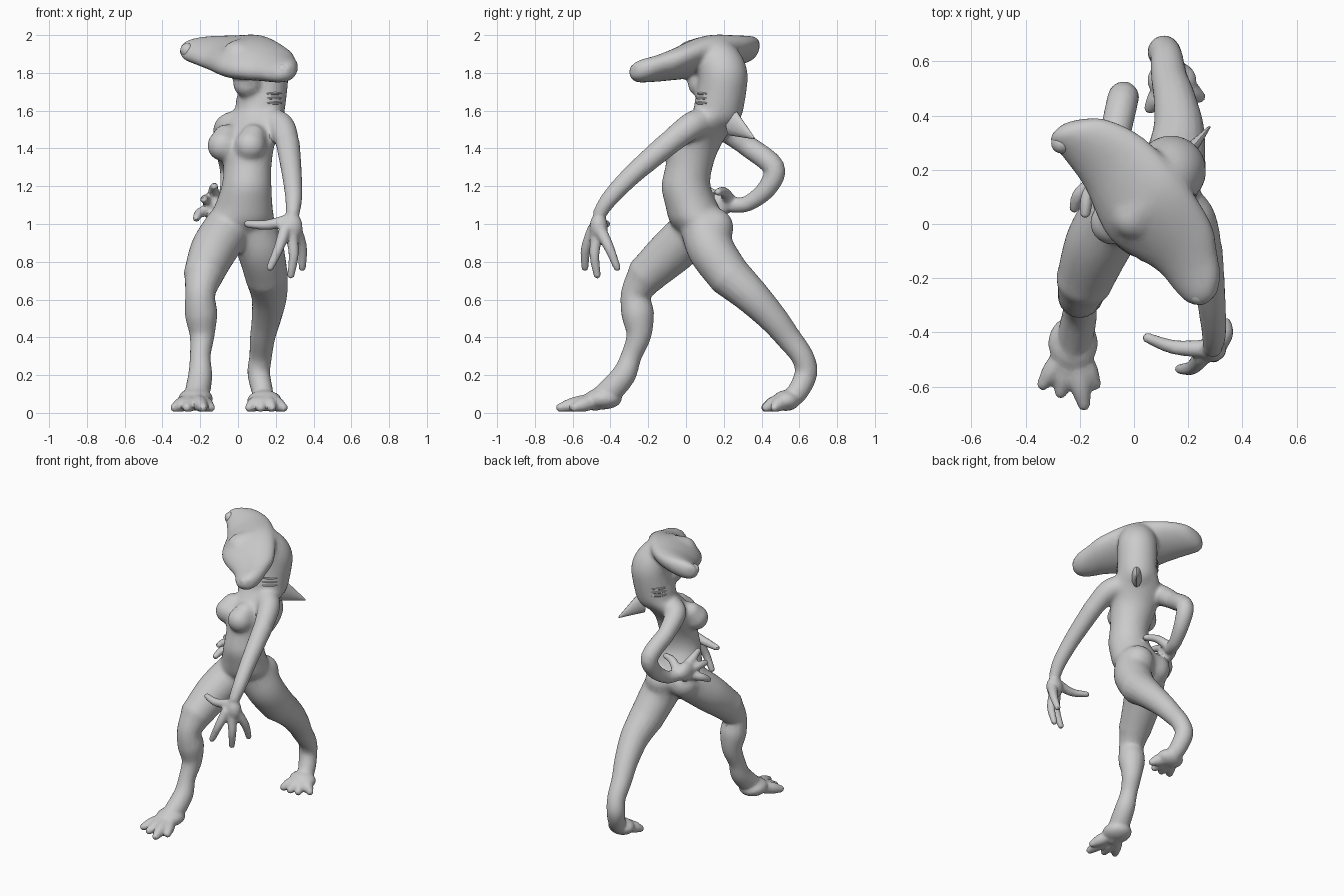
import bpy, bmesh, math
from mathutils import Vector, Matrix


def spline(keys, steps=5):
    """Catmull-Rom through tuples of any length."""
    k = [keys[0]] + list(keys) + [keys[-1]]
    out = []
    for i in range(1, len(k) - 2):
        for s in range(steps):
            t = s / steps
            out.append([0.5 * (2 * b + (c - a) * t + (2 * a - 5 * b + 4 * c - d) * t * t
                               + (3 * b - a - 3 * c + d) * t ** 3)
                        for a, b, c, d in zip(*k[i - 1:i + 3])])
    return out + [list(keys[-1])]


def ring(c, a, b, n=20):
    return [c + a * math.cos(2 * math.pi * i / n) + b * math.sin(2 * math.pi * i / n) for i in range(n)]


def loft(bm, rings):
    rows = [[bm.verts.new(p) for p in r] for r in rings]
    n = len(rows[0])
    for r, q in zip(rows, rows[1:]):
        for i in range(n):
            bm.faces.new((r[i], r[(i + 1) % n], q[(i + 1) % n], q[i]))
    bm.faces.new(rows[0][::-1])
    bm.faces.new(rows[-1])


def ball(bm, x, y, z, r, scale=(1, 1, 1)):
    m = Matrix.Translation((x, y, z)) @ Matrix.Diagonal((*scale, 1))
    bmesh.ops.create_icosphere(bm, subdivisions=3, radius=r, matrix=m)


def tube(bm, keys, n=16, caps=True):
    """Round limb through (x, y, z, radius) keys."""
    pts = spline(keys)
    rings = []
    for i, p in enumerate(pts):
        d = Vector(pts[min(i + 1, len(pts) - 1)][:3]) - Vector(pts[max(i - 1, 0)][:3])
        if i == 0:
            side = d.orthogonal().normalized()
        side = (side - d * side.dot(d) / d.length_squared).normalized()
        rings.append(ring(Vector(p[:3]), side * p[3], d.normalized().cross(side) * p[3], n))
    loft(bm, rings)
    if caps:
        ball(bm, *keys[0])
        ball(bm, *keys[-1])


def finish(bm, name, angle=40, soften=0, facets=1.0):
    bmesh.ops.recalc_face_normals(bm, faces=bm.faces)
    me = bpy.data.meshes.new(name)
    bm.to_mesh(me)
    bm.free()
    ob = bpy.data.objects.new(name, me)
    bpy.context.collection.objects.link(ob)
    bpy.ops.object.select_all(action='DESELECT')
    ob.select_set(True)
    bpy.context.view_layer.objects.active = ob
    if soften:
        # fuse the overlapping parts into one skin
        m = ob.modifiers.new("fuse", 'REMESH')
        m.mode, m.voxel_size = 'VOXEL', 0.009
        m = ob.modifiers.new("soften", 'SMOOTH')
        m.factor, m.iterations = 0.5, soften
        ob.modifiers.new("facets", 'DECIMATE').ratio = facets
        bpy.ops.object.convert(target='MESH')
    bpy.ops.object.shade_smooth_by_angle(angle=math.radians(angle))
    return ob


# limb paths: x, y, z, radius
arms = [[(0.13, 0.11, 1.54, 0.08), (0.225, 0.03, 1.52, 0.074), (0.265, -0.1, 1.42, 0.063),
         (0.285, -0.28, 1.265, 0.053), (0.295, -0.4, 1.14, 0.045), (0.29, -0.455, 1.06, 0.037)],
        [(0.03, 0.15, 1.53, 0.078), (-0.06, 0.2, 1.51, 0.07), (-0.07, 0.33, 1.41, 0.057),
         (-0.04, 0.465, 1.3, 0.058), (-0.045, 0.43, 1.19, 0.051), (-0.075, 0.33, 1.11, 0.042),
         (-0.1, 0.25, 1.1, 0.04)]]
legs = [[(-0.06, 0.05, 0.97, 0.128), (-0.13, -0.07, 0.86, 0.125), (-0.18, -0.2, 0.74, 0.107),
         (-0.2, -0.265, 0.63, 0.08), (-0.195, -0.255, 0.52, 0.086), (-0.19, -0.25, 0.41, 0.066),
         (-0.2, -0.29, 0.3, 0.055), (-0.2, -0.33, 0.2, 0.064), (-0.215, -0.41, 0.11, 0.066),
         (-0.23, -0.48, 0.065, 0.055)],
        [(0.08, 0.1, 0.97, 0.128), (0.12, 0.135, 0.86, 0.125), (0.15, 0.225, 0.73, 0.115),
         (0.165, 0.345, 0.62, 0.095), (0.15, 0.46, 0.5, 0.078), (0.13, 0.54, 0.4, 0.067),
         (0.12, 0.615, 0.3, 0.06), (0.11, 0.635, 0.21, 0.06), (0.13, 0.59, 0.11, 0.056),
         (0.14, 0.53, 0.06, 0.05)]]

bm = bmesh.new()

# torso: x, y, z, half width, half depth, turn in degrees
torso = [(0, 0.1, 0.92, 0.09, 0.09, 0), (0.01, 0.07, 1.0, 0.175, 0.15, 0),
         (0.03, 0.03, 1.1, 0.153, 0.14, -10), (0.045, 0.0, 1.2, 0.133, 0.13, -15),
         (0.05, 0.015, 1.3, 0.128, 0.125, -25), (0.05, 0.05, 1.42, 0.148, 0.133, -30),
         (0.085, 0.125, 1.53, 0.158, 0.133, -30), (0.115, 0.17, 1.6, 0.133, 0.133, -30),
         (0.12, 0.178, 1.67, 0.13, 0.133, -40)]
rings = []
for x, y, z, w, d, a in spline(torso):
    a = math.radians(a)
    rings.append(ring(Vector((x, y, z)), Vector((math.cos(a), math.sin(a), 0)) * w,
                      Vector((-math.sin(a), math.cos(a), 0)) * d, 28))
loft(bm, rings)
for x, y in ((0.065, -0.065), (-0.08, 0.005)):
    ball(bm, x, y, 1.415, 0.084)
    ball(bm, x + 0.015, y + 0.03, 1.46, 0.07)
ball(bm, 0.09, 0.145, 0.98, 0.108)
ball(bm, -0.07, 0.12, 0.99, 0.103)

# neck arching over into the head, and jaw
tube(bm, [(0.12, 0.175, 1.62, 0.13), (0.132, 0.192, 1.72, 0.13), (0.135, 0.195, 1.8, 0.13),
          (0.1, 0.155, 1.865, 0.125), (0.05, 0.09, 1.885, 0.108), (0.0, 0.03, 1.885, 0.09)], 24)
ball(bm, 0.05, 0.085, 1.745, 0.078)

# hammer head: along, forward offset, height, half depth, half thickness
mid, u, f = Vector((0.02, 0.04, 0)), Vector((0.67, -0.74, 0)), Vector((-0.74, -0.67, 0))
pitch = math.radians(25)
up = Vector((0, 0, 1))
F, V = f * math.cos(pitch) - up * math.sin(pitch), up * math.cos(pitch) + f * math.sin(pitch)
head = [(-0.435, 0.02, 1.922, 0.035, 0.035), (-0.405, 0.0, 1.922, 0.075, 0.056),
        (-0.34, -0.035, 1.92, 0.115, 0.064), (-0.2, -0.055, 1.905, 0.155, 0.074),
        (0, -0.03, 1.885, 0.19, 0.09), (0.2, -0.04, 1.845, 0.145, 0.072),
        (0.3, -0.01, 1.822, 0.115, 0.06), (0.37, 0.01, 1.812, 0.085, 0.056),
        (0.415, 0.02, 1.81, 0.035, 0.035)]
loft(bm, [ring(mid + u * t + f * o + up * z, F * d, V * h, 28) for t, o, z, d, h in spline(head)])

# shoulders and thighs are blended into the trunk
for limb in arms + legs:
    tube(bm, limb[:3], 18)
core = finish(bm, "core", soften=24)

# rest of the limbs
bm = bmesh.new()
bm.from_mesh(core.data)
bpy.data.objects.remove(core)
for limb in arms + legs:
    tube(bm, limb[2:], 18)

# hands: palm then digits
ball(bm, 0.285, -0.462, 0.985, 0.06, (0.95, 0.8, 1.25))
ball(bm, -0.125, 0.18, 1.11, 0.065, (0.75, 1.3, 1))
digits = [[(0.25, -0.49, 0.97), (0.215, -0.53, 0.87), (0.17, -0.535, 0.77)],
          [(0.28, -0.47, 0.96), (0.295, -0.485, 0.84), (0.28, -0.47, 0.73)],
          [(0.31, -0.45, 0.96), (0.34, -0.405, 0.87), (0.34, -0.365, 0.77)],
          [(0.27, -0.46, 1.02), (0.15, -0.455, 0.995), (0.05, -0.42, 1.0)],
          [(-0.12, 0.16, 1.14), (-0.13, 0.1, 1.18), (-0.125, 0.04, 1.2)],
          [(-0.13, 0.16, 1.11), (-0.17, 0.1, 1.13), (-0.18, 0.04, 1.13)],
          [(-0.13, 0.16, 1.08), (-0.2, 0.11, 1.06), (-0.22, 0.06, 1.03)],
          [(-0.09, 0.23, 1.13), (-0.03, 0.2, 1.17), (0.04, 0.17, 1.17)]]
for d in digits:
    tube(bm, [(*p, r) for p, r in zip(d, (0.034, 0.027, 0.02))], 12)

# feet: broad pad with toes fanning out
feet = [((-0.225, -0.44, 0.075), (1, 1.1, 0.62), [(-0.335, -0.59), (-0.27, -0.62), (-0.185, -0.665), (-0.145, -0.59)]),
        ((0.14, 0.53, 0.065), (1, 0.8, 0.6), [(0.06, 0.43), (0.12, 0.42), (0.18, 0.425), (0.24, 0.47)])]
for base, scale, tips in feet:
    ball(bm, *base, 0.092, scale)
    for x, y in tips:
        tube(bm, [(*base, 0.04), (base[0] * 0.35 + x * 0.65, base[1] * 0.35 + y * 0.65, 0.046, 0.04),
                  (x, y, 0.028, 0.024)], 12)

body = finish(bm, "body", 30, 4, 0.2)
bpy.context.view_layer.update()

# dorsal fin
bm = bmesh.new()
a, b = Vector((0.17, 0.23, 1.56)), Vector((0.28, 0.36, 1.455))
across = Vector((0.8, -0.6, 0))
loft(bm, [ring(a.lerp(b, t), up * (0.085 * (1 - t) + 0.006), across * (0.032 * (1 - t) + 0.004), 12)
          for t in (0, 0.25, 0.5, 0.75, 1)])
finish(bm, "dorsal_fin")

# gill ridges hugging both sides of the neck
bm = bmesh.new()
for start in (-75, 115):
    for z in (1.64, 1.665, 1.69):
        keys = []
        for i in range(6):
            ang = math.radians(start + 9 * i)
            out = Vector((math.cos(ang), math.sin(ang), 0))
            ok, hit, _, _ = body.ray_cast(Vector((0.12, 0.177, z)) + out * 0.22, -out)
            if ok:
                keys.append((*hit, 0.003 + 0.005 * math.sin(math.pi * i / 5)))
        tube(bm, keys, 6, False)
finish(bm, "gills")

# eyes at the ends of the hammer
bm = bmesh.new()
for t, z in ((-0.385, 1.92), (0.37, 1.812)):
    ball(bm, *(mid + u * t + f * 0.04 + up * z), 0.038)
finish(bm, "eyes")

# teeth around the jaw
bm = bmesh.new()
for i in range(9):
    ang = math.radians(222 + (i - 4) * 17)
    p = Vector((0.05 + 0.07 * math.cos(ang), 0.085 + 0.07 * math.sin(ang), 1.755))
    bmesh.ops.create_cone(bm, cap_ends=True, segments=5, radius1=0.002, radius2=0.011,
                          depth=0.04, matrix=Matrix.Translation(p))
finish(bm, "teeth")
